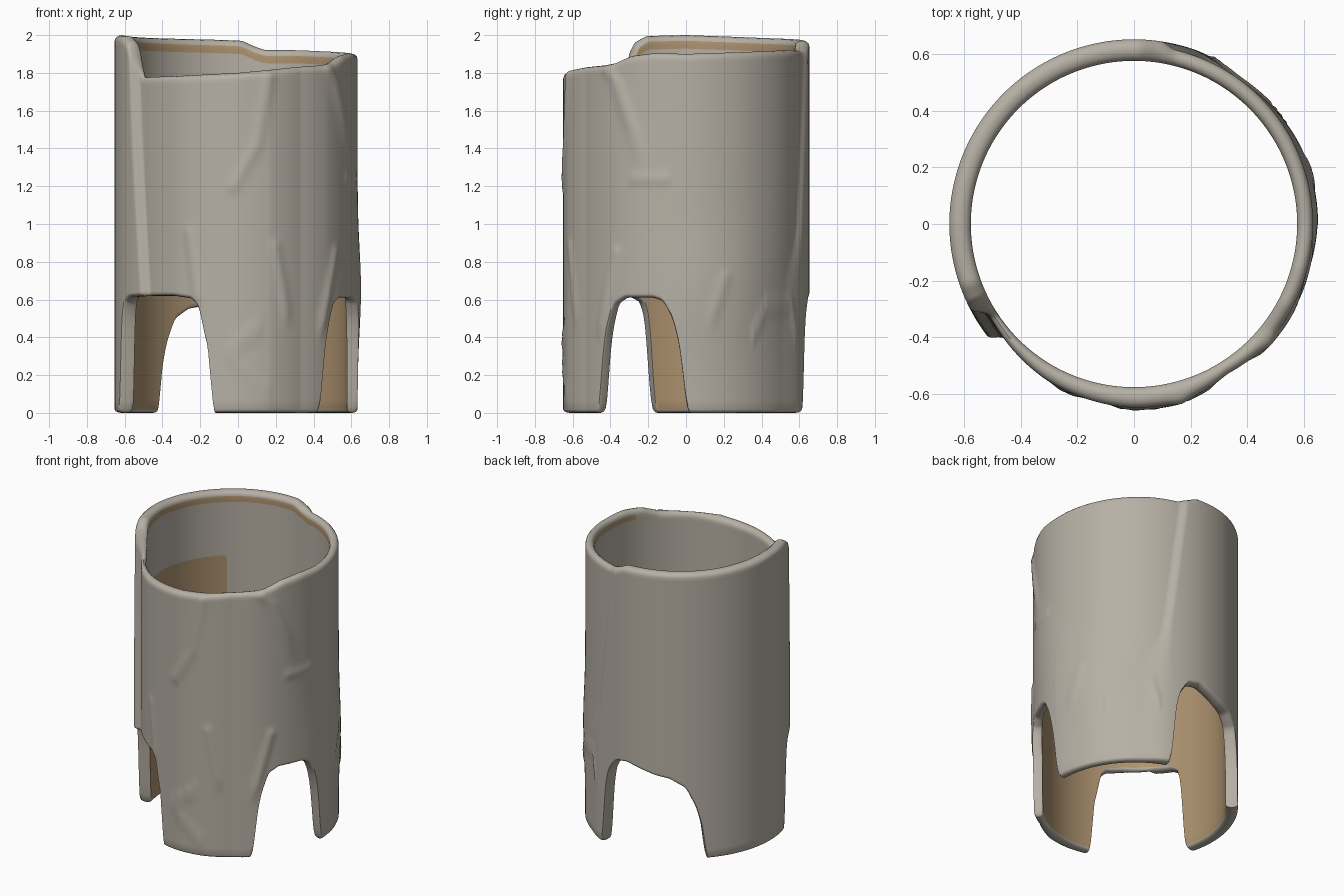
import bpy, bmesh, math

if "Cube" in bpy.data.objects:
    bpy.data.objects.remove(bpy.data.objects["Cube"])

# ---- outlines as (angle in degrees, height); angle 0 = +x, 90 = back, 270 = front
TOP = [(0, 1.90), (30, 1.91), (60, 1.92), (76, 1.92), (82, 1.94), (88, 1.97), (100, 1.975),
       (140, 1.985), (180, 2.0), (200, 1.995), (206, 1.96), (210.5, 1.83), (213, 1.775),
       (242, 1.785), (270, 1.80), (300, 1.83), (316, 1.84), (322, 1.85), (332, 1.89),
       (345, 1.905), (360, 1.90)]
BOTTOM = [(0, .05), (1, 0), (71, 0), (72, .05), (73, .3), (76, .5), (82, .605), (90, .62),
          (108, .565), (116, .55), (125, .49), (131, .35), (135, .18), (136, 0), (196, 0),
          (197, .05), (199, .45), (202, .58), (207, .61), (221, .62), (236.5, .62),
          (247, .605), (251, .56), (254, .4), (256.5, .3), (257.5, 0), (313, 0), (314, .05),
          (315.5, .25), (318, .42), (322.5, .57), (329, .61), (344, .61), (349, .59),
          (353.5, .5), (357, .35), (360, .05)]
# ---- panel seams as (height, angle)
SEAM_LEFT = [(.3, 222), (.62, 219), (1.4, 212), (2, 208)]
SEAM_BACK = [(.5, 66), (.8, 68), (1.95, 81), (2.1, 82)]
SEAM_RIGHT = [(1.1, 345), (1.3, 341), (1.5, 336), (1.75, 327), (1.85, 319), (2, 317)]
FRONT_R = [(200, .605), (216, .608), (240, .632), (270, .65), (285, .65), (302, .625),
           (318, .636), (350, .636)]
# ---- cloth-like folds: (amount, width, [(angle, height), ...])
FOLDS = [(.008, .035, [(285, 1.8), (279, 1.42), (268, 1.2)]),
         (.010, .025, [(266, .33), (280, .45)]),
         (.008, .030, [(288, .88), (294, .52)]),
         (.010, .030, [(324, .85), (314, .45)]),
         (.007, .025, [(269, .27), (284, .1)]),
         (.007, .030, [(246, .95), (250, .62)]),
         (.009, .015, [(34, .42), (42, .57), (60, .57), (64, .42)]),
         (.007, .030, [(19, .72), (12, .5)]),
         (.007, .030, [(335, 1.24), (350, 1.24)])]
INNER_R = .577


def lerp(table, x):
    if x <= table[0][0]:
        return table[0][1]
    for (a, u), (b, v) in zip(table, table[1:]):
        if x <= b:
            return u + (v - u) * (x - a) / (b - a)
    return table[-1][1]


def outline(table, angle):
    """Outline height, softened a little so corners are rounded."""
    return sum(lerp(table, (angle + d) % 360) for d in (-1.2, -.6, 0, .6, 1.2)) / 5


def step(a, b, x):
    t = max(0, min(1, (x - a) / (b - a)))
    return t * t * (3 - 2 * t)


def fold_height(angle, z):
    total = 0
    for amount, width, path in FOLDS:
        best = 9
        for (a0, z0), (a1, z1) in zip(path, path[1:]):
            k = math.radians(1) * .64
            px, py = (angle - a0) * k, z - z0
            dx, dy = (a1 - a0) * k, z1 - z0
            t = max(0, min(1, (px * dx + py * dy) / (dx * dx + dy * dy)))
            best = min(best, math.hypot(px - t * dx, py - t * dy))
        if best < width * 3:
            total += amount * math.exp(-(best / width) ** 2)
    return total


def outer_radius(angle, z):
    """Three overlapping panels: left over front and right, front over right."""
    right = .633 + .018 * math.exp(-((z - .65) / .3) ** 2) * step(60, 20, min(angle, 360 - angle))
    front, left = lerp(FRONT_R, angle), .653
    a = angle if angle > 30 else angle + 360
    s_right = lerp(SEAM_RIGHT, z)
    soft = 2.5 + 20 * step(1.5, 1.1, z)
    is_right = step(s_right - soft / 2, s_right + soft, a) if a > 270 else 0
    r = front + (right - front) * is_right
    if angle < 150:
        s = lerp(SEAM_BACK, z)
        soft = 4 + 10 * step(1, .6, z)
        r = right + (left - right) * step(s - soft, s + soft / 3, angle)
    elif angle < 240:
        s = lerp(SEAM_LEFT, z)
        r = front + (left - front) * step(s + 2.5, s - 1.5, angle)
    # front panel end stands slightly proud near the rim
    r += .01 * step(1.2, 1.6, z) * math.exp(-((a - s_right + 3) / 4) ** 2)
    return r + fold_height(angle, z)


COLS, LOW, HIGH, ARC = 480, 14, 60, 6


def section(angle):
    """Closed wall section (radius, height, zone) at one angle."""
    b, t = outline(BOTTOM, angle), outline(TOP, angle)
    hb, ht = .018, .03
    rows = [b + hb + (.72 - b - hb) * i / LOW for i in range(LOW)]
    rows += [.72 + (t - ht - .72) * i / HIGH for i in range(HIGH + 1)]
    pts = [(outer_radius(angle, z), z, "outer") for z in rows]

    def arc(z, h, start, r_out):
        mid, half = (r_out + INNER_R) / 2, (r_out - INNER_R) / 2
        return [(mid + half * math.cos(start + math.pi * i / ARC),
                 z + h * math.sin(start + math.pi * i / ARC), "rim") for i in range(1, ARC)]

    pts += arc(t - ht, ht, 0, pts[-1][0])
    pts += [(INNER_R, z, "inner") for z in reversed(rows)]
    pts += arc(b + hb, hb, math.pi, pts[0][0])
    return pts, t


def lining(angle, z, top):
    """Where the inside shows the brown lining."""
    patch = 132 < angle < 205 and z < 1.55
    under_rim = (angle < 207 or angle > 338) and top - .075 < z
    return z < 1.2 or patch or under_rim


def material(name, rgb):
    m = bpy.data.materials.new(name)
    m.diffuse_color = (*rgb, 1)
    m.use_nodes = True
    m.node_tree.nodes["Principled BSDF"].inputs["Base Color"].default_value = m.diffuse_color
    return m


# ---- sleeve wall with three legs
bm = bmesh.new()
sections = [section(360 * i / COLS) for i in range(COLS)]
rings = []
for i, (pts, _) in enumerate(sections):
    a = 2 * math.pi * i / COLS
    rings.append([bm.verts.new((r * math.cos(a), r * math.sin(a), z)) for r, z, _ in pts])
n = len(rings[0])
for i in range(COLS):
    j = (i + 1) % COLS
    pts, top = sections[i]
    for k in range(n):
        m = (k + 1) % n
        f = bm.faces.new((rings[i][k], rings[j][k], rings[j][m], rings[i][m]))
        z = (pts[k][1] + pts[m][1]) / 2
        inside = pts[k][2] == "inner" and pts[m][2] == "inner"
        f.material_index = int(inside and lining(360 * (i + .5) / COLS, z, top))
bmesh.ops.recalc_face_normals(bm, faces=bm.faces)
mesh = bpy.data.meshes.new("sleeve_wall")
bm.to_mesh(mesh)
bm.free()
mesh.materials.append(material("warm_grey", (.47, .435, .375)))
mesh.materials.append(material("tan_lining", (.42, .29, .16)))
sleeve = bpy.data.objects.new("sleeve_wall", mesh)
bpy.context.collection.objects.link(sleeve)
bpy.context.view_layer.objects.active = sleeve
sleeve.select_set(True)
bpy.ops.object.shade_smooth_by_angle(angle=math.radians(45))
